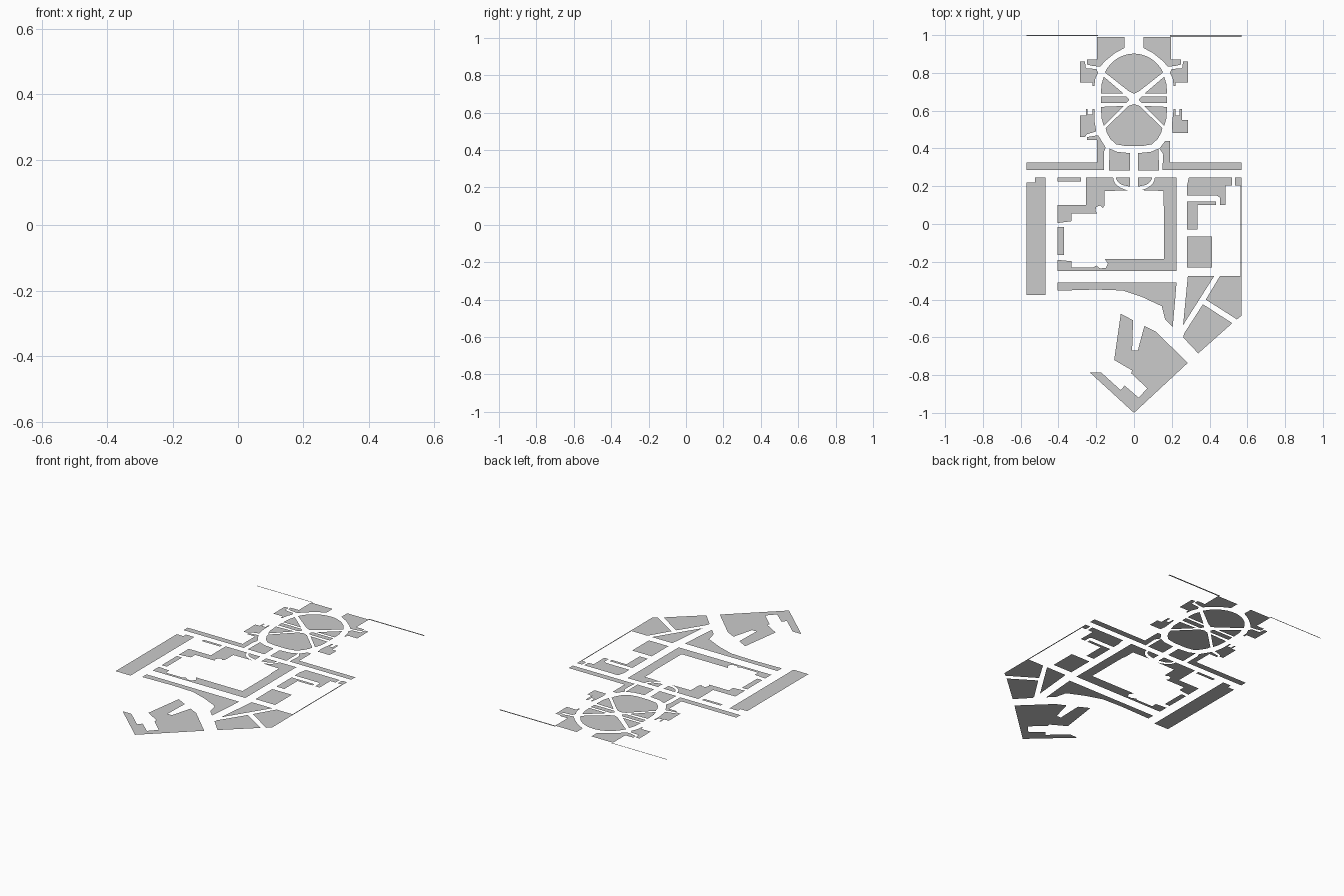
import bpy, bmesh
from math import cos, sin, radians


def flat(name, *loops):
    """One flat object, each loop becomes one upward-facing polygon."""
    bm = bmesh.new()
    for pts in loops:
        f = bm.faces.new([bm.verts.new((x, y, 0)) for x, y in pts])
        f.normal_update()
        if f.normal.z < 0:
            f.normal_flip()
    me = bpy.data.meshes.new(name)
    bm.to_mesh(me)
    bm.free()
    ob = bpy.data.objects.new(name, me)
    bpy.context.collection.objects.link(ob)
    return ob


def mirror(pts):
    return [(-x, y) for x, y in pts]


def pair(name, pts):
    flat(name + "_left", pts)
    flat(name + "_right", mirror(pts))


def rect(name, x0, y0, x1, y1):
    flat(name, [(x0, y0), (x1, y0), (x1, y1), (x0, y1)])


def arc(cx, cy, rx, ry, a0, a1, n=10):
    return [(cx + rx * cos(radians(a0 + (a1 - a0) * i / n)),
             cy + ry * sin(radians(a0 + (a1 - a0) * i / n))) for i in range(n + 1)]


# thin strips along the far edge
rect("edge_strip_left", -.57, .995, -.19, 1)
rect("edge_strip_right", .19, .99, .57, 1)

# corner lawns around the oval
pair("corner_lawn", [(-.196, .99), (-.05, .99), (-.05, .932), (-.10, .905), (-.15, .865),
                     (-.18, .833), (-.22, .837), (-.25, .845), (-.25, .87), (-.196, .87)])
pair("side_bed", [(-.285, .86), (-.26, .86), (-.255, .825), (-.20, .82), (-.19, .80),
                  (-.205, .77), (-.21, .73), (-.22, .73), (-.22, .75), (-.285, .75)])
flat("lower_side_bed_left", [
    (-.285, .575), (-.255, .575), (-.255, .61), (-.245, .61), (-.245, .58), (-.22, .58),
    (-.22, .61), (-.21, .61), (-.21, .55), (-.20, .49), (-.25, .475), (-.26, .46), (-.285, .46)])
flat("lower_side_bed_right", [
    (.21, .61), (.22, .61), (.22, .575), (.24, .575), (.24, .61), (.255, .61),
    (.255, .55), (.285, .55), (.285, .482), (.205, .482), (.20, .52)])

# oval lawn cut by radiating paths
flat("oval_top", arc(0, .715, .175, .187, 28, 152, 16) + [(-.03, .705), (0, .69), (.03, .705)])
half = [(.03, .625), (.15, .508), (.145, .485), (.125, .45), (.095, .422), (.04, .412)]
flat("oval_bottom", [(0, .635)] + half + mirror(half)[::-1])
pair("oval_upper_wedge", [(-.175, .69), (-.172, .74), (-.16, .78), (-.055, .69)])
pair("oval_middle_bar", [(-.175, .675), (-.04, .675), (-.025, .658), (-.04, .64), (-.175, .64)])
pair("oval_lower_wedge", [(-.175, .62), (-.055, .625), (-.16, .52), (-.172, .56)])

# lawns and long bands below the oval
pair("gate_lawn", [(-.13, .40), (-.09, .382), (-.02, .375), (-.02, .283), (-.132, .283)])
flat("cross_band_left", [
    (-.57, .325), (-.196, .325), (-.196, .445), (-.25, .445), (-.25, .46), (-.19, .47),
    (-.15, .405), (-.16, .38), (-.16, .285), (-.57, .285)])
flat("cross_band_right", [
    (.57, .325), (.19, .325), (.19, .44), (.165, .44), (.135, .40), (.155, .37),
    (.15, .285), (.57, .285)])

# half-round forecourt
pair("round_bed", [(-.02, .245), (-.02, .197)] + arc(0, .245, .095, .05, 230, 180, 5))

# west lawns
flat("west_lawn", [(-.57, .22), (-.525, .22), (-.525, .245), (-.468, .245),
                   (-.468, -.375), (-.57, -.375)])
rect("west_bar", -.405, .225, -.28, .245)
rect("west_small_bed", -.405, -.163, -.37, -.015)

# stepped border around the central court
flat("court_border_northwest",
     [(-.255, .245)] + arc(0, .245, .11, .07, 180, 255, 6) +
     [(-.155, .175), (-.155, .10), (-.165, .085), (-.18, .098), (-.2, .09), (-.205, .07), (-.195, .055),
      (-.33, .055), (-.33, .015), (-.405, .005), (-.405, .1), (-.255, .1)])
flat("court_border_southeast",
     [(.225, .245), (.225, -.25), (-.405, -.25), (-.405, -.19), (-.33, -.197), (-.33, -.23),
      (-.215, -.23), (-.2, -.22), (-.18, -.235), (-.15, -.233), (-.138, -.21), (-.155, -.185),
      (.16, -.185), (.16, .095), (.155, .095), (.155, .175)] + arc(0, .245, .11, .07, 290, 360, 6))

# south band widening to a point
flat("south_band", [
    (-.405, -.31), (.225, -.31), (.218, -.4), (.205, -.545), (.165, -.505), (.147, -.435),
    (.04, -.385), (-.06, -.352), (-.2, -.347), (-.405, -.353)])

# east lawns
flat("east_hook", [(.29, .245), (.52, .245), (.52, .205), (.485, .205), (.485, .1), (.455, .1),
                   (.455, .14), (.44, .15), (.28, .15), (.28, .2)])
flat("east_corner", [(.28, .12), (.435, .12), (.435, .1), (.335, .1), (.335, -.028), (.28, -.028)])
rect("east_square", .28, -.23, .413, -.067)
rect("east_small_bed", .535, .205, .57, .245)
rect("east_edge_strip", .563, -.275, .57, .205)
flat("east_triangle", [(.285, -.275), (.425, -.275), (.26, -.535)])
flat("east_end_lawn", [(.455, -.275), (.57, -.275), (.57, -.485), (.545, -.505), (.38, -.4)])
flat("southeast_lawn", [(.365, -.425), (.52, -.525), (.34, -.685), (.26, -.6), (.265, -.58)])

# notched lawn at the southern tip
flat("south_tip_lawn", [
    (-.07, -.475), (-.005, -.51), (-.01, -.67), (.02, -.67), (.055, -.54), (.115, -.57),
    (.285, -.735), (0, -1), (-.235, -.785), (-.175, -.785), (-.07, -.88), (-.05, -.855),
    (.025, -.92), (.07, -.87), (-.015, -.79), (-.01, -.775), (-.105, -.72)])
